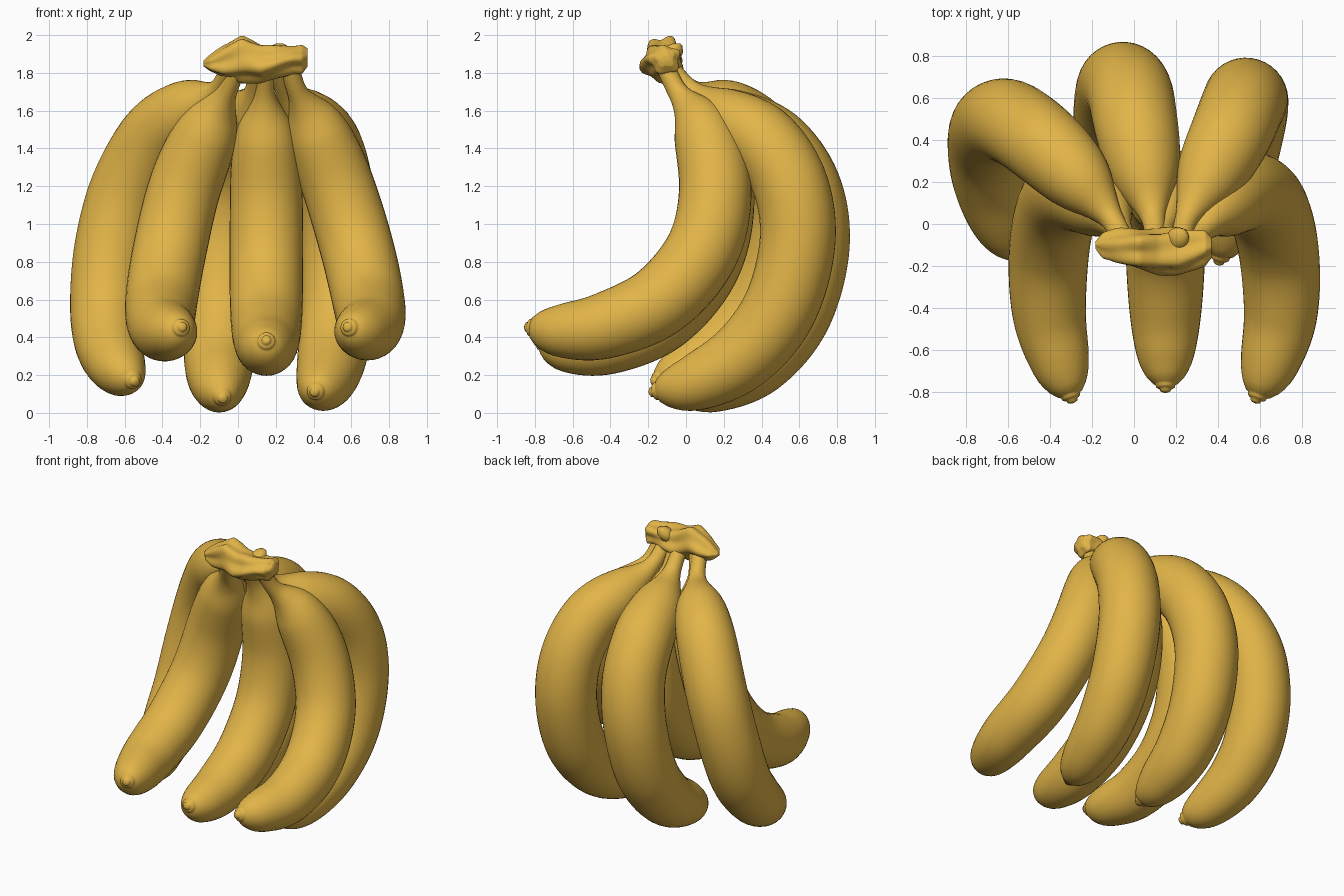
import bpy, bmesh, math
from mathutils import Vector

if "Cube" in bpy.data.objects:
    bpy.data.objects.remove(bpy.data.objects["Cube"])

skin = bpy.data.materials.new("banana_skin")
skin.diffuse_color = (0.76, 0.46, 0.065, 1)
skin.use_nodes = True
skin.node_tree.nodes["Principled BSDF"].inputs["Base Color"].default_value = skin.diffuse_color


def spline(pts, f):
    """Catmull-Rom point at 0..1 along a list of tuples."""
    p = [Vector(q) for q in pts]
    p = [2 * p[0] - p[1]] + p + [2 * p[-1] - p[-2]]
    t = f * (len(pts) - 1)
    i = min(int(t), len(pts) - 2)
    t -= i
    a, b, c, d = p[i:i + 4]
    return 0.5 * (2 * b + (c - a) * t + (2 * a - 5 * b + 4 * c - d) * t * t
                  + (3 * b - a - 3 * c + d) * t ** 3)


def loft(name, rings):
    bm = bmesh.new()
    vr = [[bm.verts.new(co) for co in ring] for ring in rings]
    n = len(vr[0])
    for r0, r1 in zip(vr, vr[1:]):
        for i in range(n):
            bm.faces.new((r0[i], r0[(i + 1) % n], r1[(i + 1) % n], r1[i]))
    bm.faces.new(vr[0][::-1])
    bm.faces.new(vr[-1])
    bmesh.ops.recalc_face_normals(bm, faces=bm.faces)
    for f in bm.faces:
        f.smooth = True
    me = bpy.data.meshes.new(name)
    bm.to_mesh(me)
    bm.free()
    me.materials.append(skin)
    ob = bpy.data.objects.new(name, me)
    bpy.context.collection.objects.link(ob)
    return ob


# thickness along a banana: stem, neck, abrupt shoulder, belly, blunt end
PROFILE = [(0, .05), (.085, .055), (.125, .088), (.165, .134), (.21, .166), (.28, .186), (.38, .193),
           (.5, .195), (.65, .192), (.78, .18), (.87, .16), (.935, .13), (.968, .095), (.985, .062)]
# ringed blossom end
TIP = [(.987, .052), (.99, .047), (.994, .045), (.997, .036), (.998, .027), (1.003, .025), (1.006, .012)]


def thickness(f):
    for k in range(len(PROFILE) - 1):
        if f <= PROFILE[k + 1][0]:
            (f0, r0), (f1, r1) = PROFILE[k], PROFILE[k + 1]
            u = (f - f0) / (f1 - f0)
            lo, hi = PROFILE[max(k - 1, 0)], PROFILE[min(k + 2, len(PROFILE) - 1)]
            m0 = (r1 - lo[1]) / (f1 - lo[0]) * (f1 - f0)
            m1 = (hi[1] - r0) / (hi[0] - f0) * (f1 - f0)
            return ((2 * u**3 - 3 * u * u + 1) * r0 + (u**3 - 2 * u * u + u) * m0
                    + (3 * u * u - 2 * u**3) * r1 + (u**3 - u * u) * m1)
    return PROFILE[-1][1]


def banana(name, pts, fat=1.0, sides=36):
    dense = [spline(pts, i / 400) for i in range(401)]
    acc = [0.0]
    for a, b in zip(dense, dense[1:]):
        acc.append(acc[-1] + (b - a).length)

    def at(f):
        s = min(f, 1) * acc[-1]
        i = next((k for k in range(1, 401) if acc[k] >= s), 400)
        u = (s - acc[i - 1]) / (acc[i] - acc[i - 1])
        p = dense[i - 1].lerp(dense[i], u)
        t = (dense[min(i + 8, 400)] - dense[max(i - 9, 0)]).normalized()
        return p + t * max(f - 1, 0) * acc[-1], t

    stations = [(k * .985 / 70, thickness(k * .985 / 70)) for k in range(71)] + TIP
    rings, side = [], Vector((1, 0, 0))
    for f, r in stations:
        p, t = at(f)
        side = (side - t * side.dot(t)).normalized()
        up = t.cross(side)
        r *= 1 + (fat - 1) * min(1, f / .2, max(0, (1 - f) / .1))
        rings.append([p + r * (side * math.cos(a) + up * math.sin(a))
                      for a in (2 * math.pi * i / sides for i in range(sides))])
    return loft(name, rings)


# front row
banana("front_right_banana", [(.27, -.12, 1.86), (.31, -.05, 1.71), (.41, .085, 1.51), (.53, .155, 1.2),
       (.63, .09, .87), (.69, -.13, .60), (.70, -.42, .465), (.65, -.65, .435), (.58, -.84, .455)])
banana("front_middle_banana", [(.14, -.1, 1.86), (.14, -.02, 1.7), (.145, .1, 1.48), (.15, .17, 1.15),
       (.15, .10, .80), (.15, -.12, .52), (.15, -.40, .38), (.15, -.62, .35), (.15, -.79, .385)])
banana("front_left_banana", [(.0, -.12, 1.86), (-.05, -.05, 1.72), (-.15, .085, 1.52), (-.28, .155, 1.2),
       (-.36, .09, .87), (-.405, -.13, .60), (-.405, -.42, .46), (-.355, -.65, .43), (-.295, -.84, .455)])
# back row
banana("back_right_banana", [(.22, -.12, 1.87), (.25, .02, 1.71), (.35, .21, 1.57), (.455, .415, 1.43),
       (.515, .555, 1.2), (.535, .59, .9), (.53, .5, .56), (.50, .31, .31), (.46, .06, .165), (.405, -.18, .11)],
       1.03)
banana("back_middle_banana", [(.11, -.12, 1.87), (.09, .04, 1.69), (.05, .25, 1.55), (.01, .47, 1.41),
       (-.02, .62, 1.18), (-.06, .66, .88), (-.085, .57, .53), (-.1, .38, .28), (-.1, .15, .15), (-.08, -.05, .075)],
       1.06)
banana("back_left_banana", [(-.03, -.12, 1.85), (-.11, .03, 1.705), (-.27, .22, 1.6), (-.44, .385, 1.45),
       (-.585, .485, 1.18), (-.665, .475, .88), (-.695, .38, .58), (-.685, .21, .37), (-.63, .01, .235),
       (-.545, -.17, .165)], 1.03)

# crown: crumpled knot joining the stems (x, y, z, half depth, half height)
CROWN = [(-.185, -.10, 1.85, .015, .012), (-.15, -.105, 1.85, .06, .04), (-.08, -.11, 1.86, .08, .08),
         (.02, -.12, 1.88, .09, .12), (.12, -.13, 1.85, .105, .1), (.21, -.13, 1.86, .11, .08),
         (.29, -.12, 1.87, .09, .07), (.34, -.11, 1.87, .08, .075), (.37, -.11, 1.88, .045, .045)]
rings = []
for k in range(61):
    j = min(int(k / 60 * 8), 7)
    u = k / 60 * 8 - j
    x, y, z, ry, rz = [a * (1 - u) + b * u for a, b in zip(CROWN[j], CROWN[j + 1])]
    ring = []
    for i in range(40):
        a = 2 * math.pi * i / 40
        m = 1 + .13 * math.cos(5 * a + 9 * x + .6) + .05 * math.sin(3 * a - 22 * x)
        ring.append((x, y + ry * m * math.cos(a), z + rz * m * math.sin(a)))
    rings.append(ring)
crown = loft("crown", rings)
sm = crown.modifiers.new("soften", "SMOOTH")
sm.factor, sm.iterations = 0.5, 4

# broken stub on the crown
stub = []
for p, r in [((.2, -.1, 1.86), .065), ((.21, -.07, 1.91), .055), ((.22, -.06, 1.945), .04), ((.22, -.05, 1.955), .02)]:
    stub.append([(p[0] + r * math.cos(i * math.pi / 8), p[1] + r * math.sin(i * math.pi / 8), p[2])
                 for i in range(16)])
loft("crown_stub", stub)
